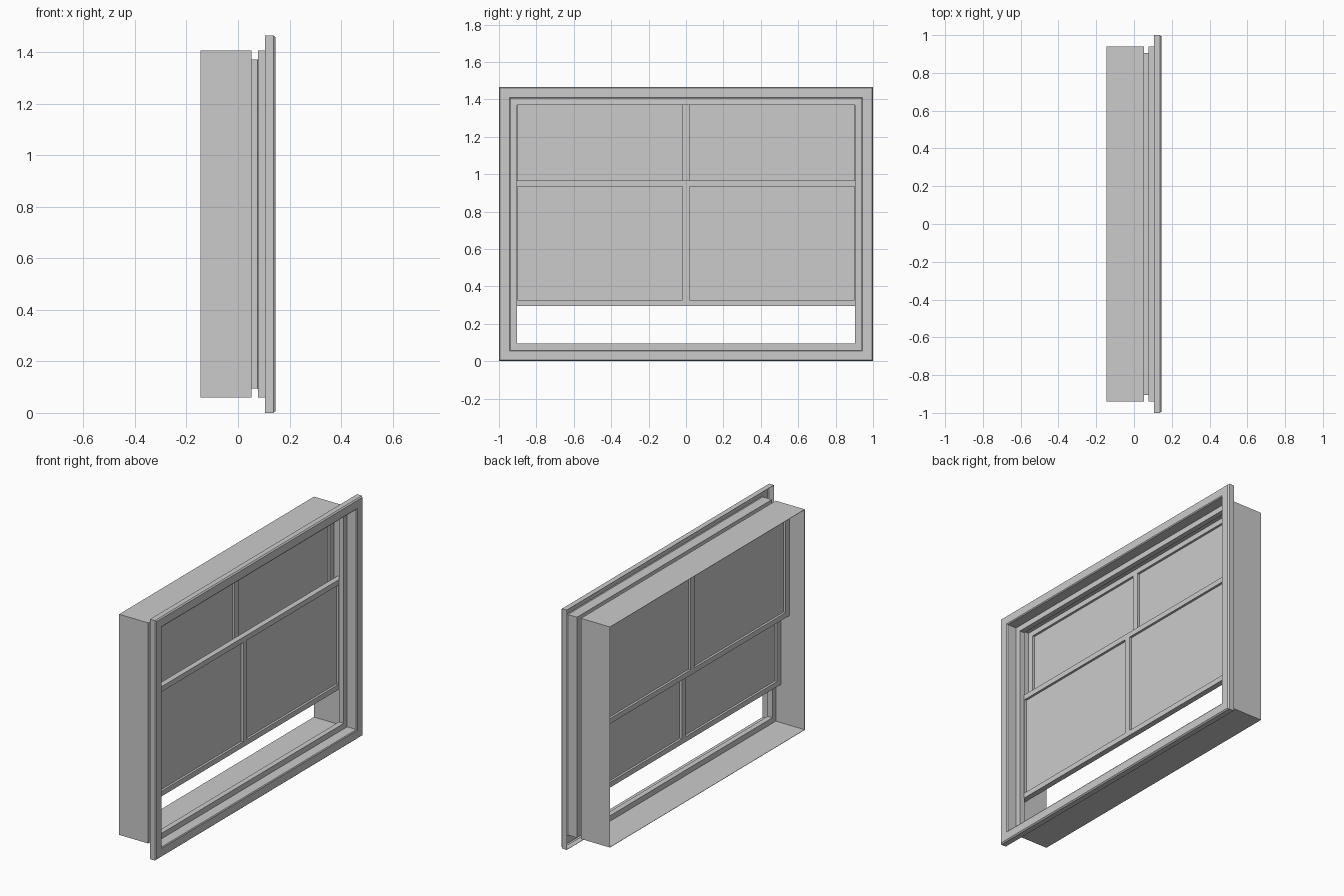
import bpy
import bmesh
from mathutils import Matrix, Vector

cube = bpy.data.objects.get("Cube")
if cube:
    bpy.data.objects.remove(cube, do_unlink=True)

grey = bpy.data.materials.new("light grey")
grey.use_nodes = True
COLOUR = (0.6, 0.6, 0.6, 1)
grey.diffuse_color = COLOUR
grey.node_tree.nodes["Principled BSDF"].inputs["Base Color"].default_value = COLOUR

HEIGHT = 1.466
MID = HEIGHT / 2


def finish(name, bm):
    mesh = bpy.data.meshes.new(name)
    bm.to_mesh(mesh)
    bm.free()
    mesh.materials.append(grey)
    obj = bpy.data.objects.new(name, mesh)
    bpy.context.collection.objects.link(obj)
    return obj


def add_box(bm, x, y, z):
    """Box between (low, high) pairs on each axis."""
    low, high = Vector((x[0], y[0], z[0])), Vector((x[1], y[1], z[1]))
    size = Matrix.Diagonal((*(high - low), 1))
    bmesh.ops.create_cube(bm, size=1, matrix=Matrix.Translation((low + high) / 2) @ size)


# Outer frame: a sheet profile (depth, inset) carried round the rectangle
profile = [(-0.145, 0.06), (0.051, 0.06), (0.051, 0.095), (0.079, 0.095),
           (0.079, 0.06), (0.14, 0.06), (0.144, 0.055), (0.144, 0.007),
           (0.137, 0.001), (0.105, 0.001)]
bm = bmesh.new()
rings = []
for x, inset in profile:
    y, z = 1 - inset, MID - inset
    rings.append([bm.verts.new((x, sy * y, MID + sz * z))
                  for sy, sz in ((-1, -1), (1, -1), (1, 1), (-1, 1))])
for a, b in zip(rings, rings[1:]):
    for i in range(4):
        j = (i + 1) % 4
        bm.faces.new((a[i], b[i], b[j], a[j]))
frame = finish("window_frame", bm)
thick = frame.modifiers.new("sheet thickness", "SOLIDIFY")
thick.thickness = 0.002
thick.offset = 0
thick.use_even_offset = True


# Sliding sashes: stiles, rails, a centre bar and two panes
def make_sash(name, x0, z0, z1):
    x = (x0, x0 + 0.034)
    half, stile, rail, bar = 0.938, 0.038, 0.032, 0.019
    bm = bmesh.new()
    for z in ((z0, z0 + rail), (z1 - rail, z1)):
        add_box(bm, x, (-half, half), z)
    inner_z = (z0 + rail, z1 - rail)
    for y in ((-half, stile - half), (-bar, bar), (half - stile, half)):
        add_box(bm, x, y, inner_z)
    finish(name + "_sash", bm)

    middle = x0 + 0.017
    for side, y in (("right", (stile - half, -bar)), ("left", (bar, half - stile))):
        bm = bmesh.new()
        add_box(bm, (middle - 0.003, middle + 0.003), y, inner_z)
        finish(f"{name}_{side}_pane", bm)


make_sash("lower", 0.015, 0.295, 0.966)
make_sash("upper", -0.043, 0.732, 1.402)
